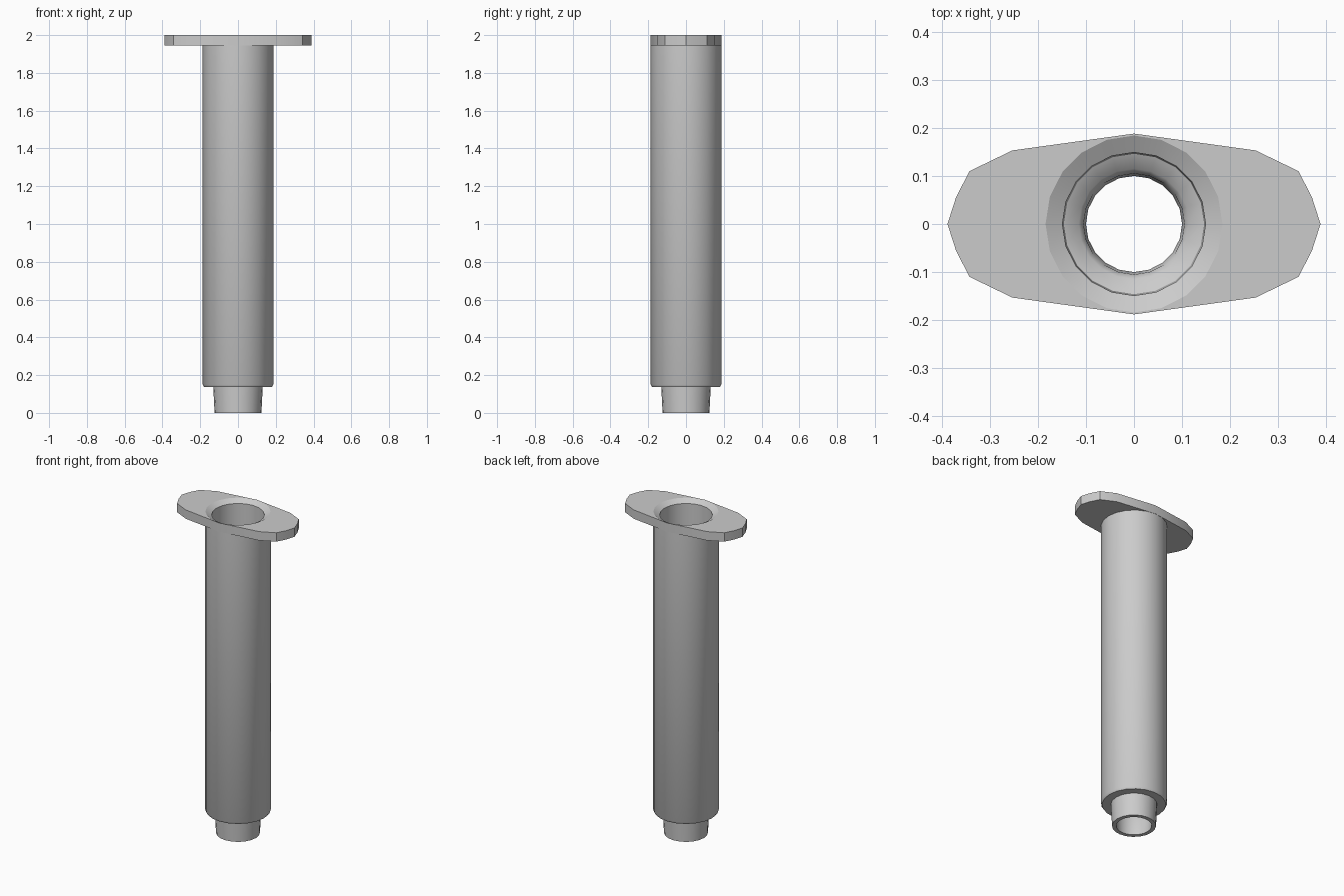
import bpy, bmesh
from math import cos, sin, tau, radians

if "Cube" in bpy.data.objects:
    bpy.data.objects.remove(bpy.data.objects["Cube"])

SIDES = 20
TOP, UNDER, RIM = 2.0, 1.945, 0.184


def finish(bm, name):
    bmesh.ops.recalc_face_normals(bm, faces=bm.faces)
    me = bpy.data.meshes.new(name)
    bm.to_mesh(me)
    bm.free()
    ob = bpy.data.objects.new(name, me)
    bpy.context.collection.objects.link(ob)
    bpy.ops.object.select_all(action='DESELECT')
    ob.select_set(True)
    bpy.context.view_layer.objects.active = ob
    bpy.ops.object.shade_smooth_by_angle(angle=radians(32))
    return ob


def circle(r):
    return [(r * cos(tau * i / SIDES), r * sin(tau * i / SIDES)) for i in range(SIDES)]


def ring(bm, pts, z):
    return [bm.verts.new((x, y, z)) for x, y in pts]


def bridge(bm, a, b):
    n = len(a)
    for i in range(n):
        j = (i + 1) % n
        bm.faces.new((a[i], a[j], b[j], b[i]))


# Hollow tube: outer wall, spigot, tapered bore, countersunk mouth
profile = [(RIM, UNDER), (0.187, UNDER), (0.187, 0.15), (0.180, 0.138),
           (0.131, 0.138), (0.124, 0.0), (0.100, 0.0), (0.105, 0.135),
           (0.115, 0.150), (0.146, 0.165), (0.149, 1.98), (RIM, TOP)]
bm = bmesh.new()
rings = [ring(bm, circle(r), z) for r, z in profile]
for a, b in zip(rings, rings[1:]):
    bridge(bm, a, b)
# Close through the flange thickness so the tube is solid
bridge(bm, rings[-1], rings[0])
finish(bm, "tube_body")

# Oval flange: one quarter outline mirrored four ways
q = [(0.388, 0), (0.370, 0.056), (0.342, 0.110), (0.253, 0.153), (0, 0.188)]
half = q + [(-x, y) for x, y in reversed(q[:-1])]
outline = half + [(x, -y) for x, y in reversed(half[1:-1])]
bm = bmesh.new()
outer = []
for z in (UNDER, TOP):
    loops = [ring(bm, outline, z), ring(bm, circle(RIM), z)]
    edges = [bm.edges.new((l[i - 1], l[i])) for l in loops for i in range(len(l))]
    bmesh.ops.triangle_fill(bm, edges=edges, use_beauty=True,
                            normal=(0, 0, 1 if z == TOP else -1))
    # Remove anything filled across the mouth
    bad = [f for f in bm.faces if f.calc_center_median().xy.length < RIM * 0.9]
    bmesh.ops.delete(bm, geom=bad, context='FACES_ONLY')
    outer.append(loops[0])
bridge(bm, outer[0], outer[1])
finish(bm, "flange")
